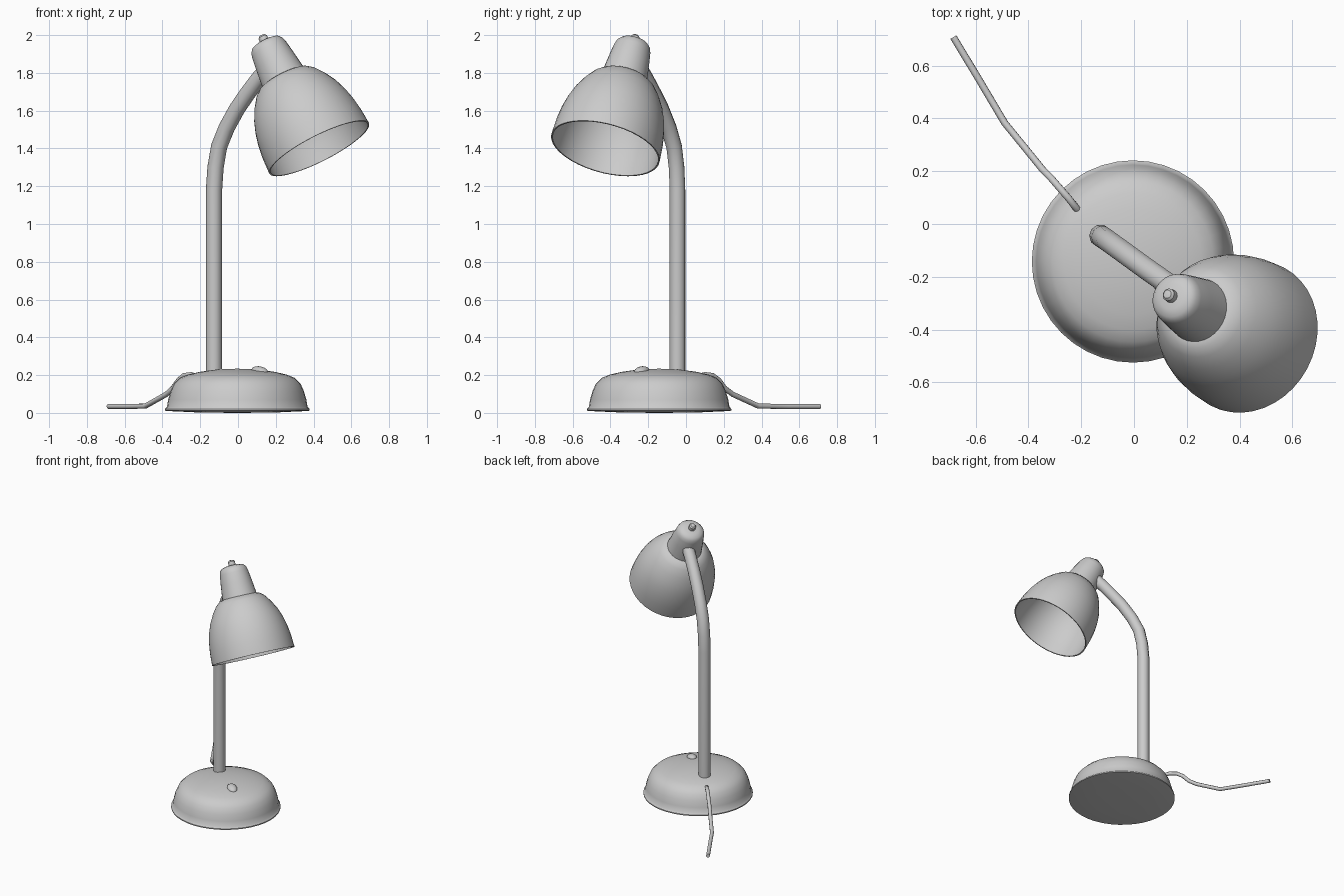
import bpy, bmesh, math
from mathutils import Vector, Matrix

if "Cube" in bpy.data.objects:
    bpy.data.objects.remove(bpy.data.objects["Cube"])


def finish(name, bm, matrix=None, angle=35):
    bmesh.ops.remove_doubles(bm, verts=bm.verts, dist=1e-5)
    bmesh.ops.recalc_face_normals(bm, faces=bm.faces)
    mesh = bpy.data.meshes.new(name)
    bm.to_mesh(mesh)
    bm.free()
    ob = bpy.data.objects.new(name, mesh)
    bpy.context.collection.objects.link(ob)
    if matrix:
        ob.matrix_world = matrix
    bpy.ops.object.select_all(action='DESELECT')
    ob.select_set(True)
    bpy.context.view_layer.objects.active = ob
    bpy.ops.object.shade_smooth_by_angle(angle=math.radians(angle))
    return ob


def lathe(name, profile, matrix, steps=40):
    """Spin a (radius, height) profile about local z."""
    bm = bmesh.new()
    vs = [bm.verts.new((r, 0, z)) for r, z in profile]
    es = [bm.edges.new(p) for p in zip(vs, vs[1:])]
    bmesh.ops.spin(bm, geom=vs + es, cent=(0, 0, 0), axis=(0, 0, 1),
                   angle=math.tau, steps=steps, use_duplicate=False)
    return finish(name, bm, matrix)


def tube(name, points, radius, sides):
    """Sweep a round section along a path with mitred bends."""
    pts = [Vector(p) for p in points]
    bm = bmesh.new()
    rings, u = [], Vector((0.8, -0.6, 0.1))
    for i, p in enumerate(pts):
        d = (pts[min(i + 1, len(pts) - 1)] - pts[max(i - 1, 0)]).normalized()
        u = (u - d * u.dot(d)).normalized()
        w = d.cross(u)
        angles = [math.tau * k / sides for k in range(sides)]
        rings.append([bm.verts.new(p + radius * (u * math.cos(a) + w * math.sin(a)))
                      for a in angles])
    for a, b in zip(rings, rings[1:]):
        for k in range(sides):
            j = (k + 1) % sides
            bm.faces.new((a[k], a[j], b[j], b[k]))
    bm.faces.new(rings[0])
    bm.faces.new(rings[-1])
    return finish(name, bm, angle=50)


# Domed base with a thin lip
lathe("base", [(0, 0), (0.2, 0.002), (0.37, 0.01), (0.383, 0.012), (0.383, 0.02),
               (0.372, 0.032), (0.366, 0.07), (0.353, 0.115), (0.335, 0.155),
               (0.305, 0.185), (0.26, 0.203), (0.2, 0.217), (0.1, 0.231), (0, 0.234)],
      Matrix.Translation((-0.004, -0.142, 0)))

# Upright stem bending over to the lamp head
tube("stem", [(-0.127, -0.045, 0.19), (-0.127, -0.045, 1.18), (-0.119, -0.05, 1.3),
              (-0.1, -0.063, 1.41), (-0.06, -0.092, 1.51), (-0.005, -0.132, 1.61),
              (0.05, -0.172, 1.69), (0.11, -0.214, 1.77), (0.18, -0.262, 1.85)], 0.043, 10)

# Lamp head: knob, socket and hollow shade on one tilted axis
tip, rim = Vector((0.125, -0.265, 2.0)), Vector((0.43, -0.427, 1.4))
tilt = Matrix.Translation(tip) @ (rim - tip).to_track_quat('Z', 'Y').to_matrix().to_4x4()

lathe("knob", [(0, 0.0), (0.016, 0.003), (0.024, 0.012), (0.027, 0.07), (0, 0.07)], tilt, 16)
lathe("socket", [(0, 0.036), (0.05, 0.039), (0.078, 0.048), (0.093, 0.065), (0.1, 0.09),
                 (0.11, 0.16), (0.121, 0.25), (0.125, 0.28), (0, 0.28)], tilt, 32)

outer = [(0, 0.262), (0.12, 0.262), (0.145, 0.27), (0.175, 0.295), (0.21, 0.344),
         (0.243, 0.405), (0.265, 0.465), (0.281, 0.53), (0.291, 0.6), (0.296, 0.685),
         (0.296, 0.692)]
inner = [(max(r - 0.008, 0), min(z + 0.008, 0.692)) for r, z in reversed(outer)]
lathe("shade", outer + inner, tilt)

# Switch on the base
bm = bmesh.new()
bmesh.ops.create_uvsphere(bm, u_segments=16, v_segments=10, radius=1)
finish("switch", bm, Matrix.Translation((0.115, -0.235, 0.222))
       @ Matrix.Rotation(math.radians(-38), 4, 'Z')
       @ Matrix.Rotation(math.radians(10), 4, 'Y')
       @ Matrix.Diagonal((0.05, 0.034, 0.024, 1)))

# Power cord leaving the back of the base
tube("cord", [(-0.205, 0.045, 0.165), (-0.22, 0.062, 0.193), (-0.25, 0.1, 0.203),
              (-0.285, 0.14, 0.198), (-0.315, 0.175, 0.172), (-0.345, 0.205, 0.13),
              (-0.38, 0.248, 0.098), (-0.49, 0.383, 0.036), (-0.58, 0.535, 0.034),
              (-0.684, 0.708, 0.034)], 0.014, 8)
